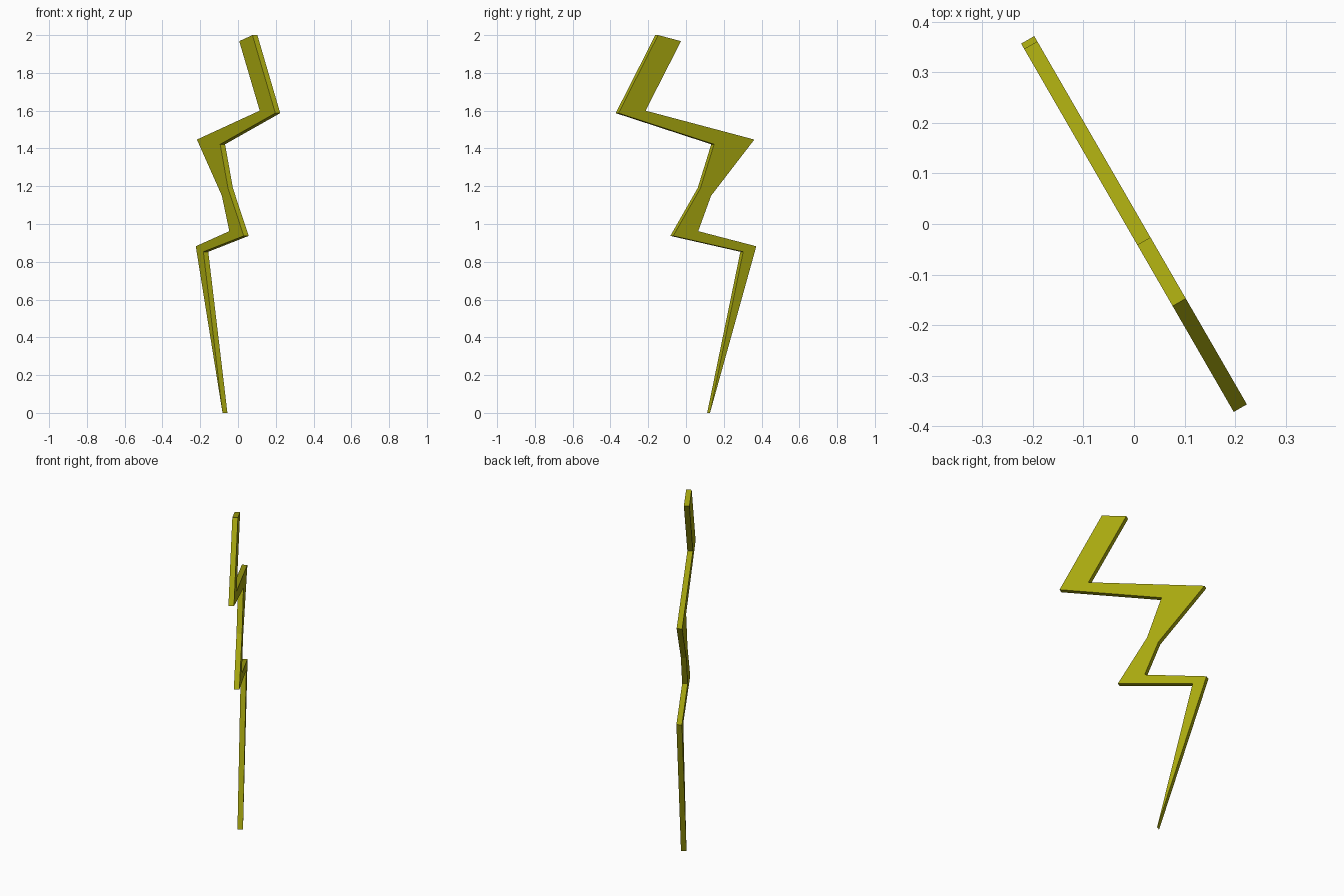
import bpy, bmesh
from mathutils import Matrix, Vector

if "Cube" in bpy.data.objects:
    bpy.data.objects.remove(bpy.data.objects["Cube"])

# Bolt outline: (distance along the plate, height)
outline = [(-0.179, 2.0), (-0.421, 1.587), (0.163, 1.422), (0.08, 1.19),
           (-0.087, 0.937), (0.341, 0.853), (0.138, 0.0), (0.421, 0.882),
           (0.066, 0.962), (0.145, 1.15), (0.409, 1.447), (-0.256, 1.6),
           (-0.039, 1.968)]
thickness = 0.03

# Plate turned 120 degrees about the vertical
along = Vector((-0.5, 0.866, 0))
normal = Vector((0.866, 0.5, 0))

# Extrude the outline into a flat plate
bm = bmesh.new()
verts = [bm.verts.new(along * s + Vector((0, 0, z)) - normal * thickness / 2)
         for s, z in outline]
face = bm.faces.new(verts)
result = bmesh.ops.extrude_face_region(bm, geom=[face], use_keep_orig=True)
bmesh.ops.translate(bm, vec=normal * thickness,
                    verts=[g for g in result["geom"] if isinstance(g, bmesh.types.BMVert)])
bmesh.ops.recalc_face_normals(bm, faces=bm.faces)
mesh = bpy.data.meshes.new("lightning_bolt")
bm.to_mesh(mesh)
bm.free()

bolt = bpy.data.objects.new("lightning_bolt", mesh)
bpy.context.collection.objects.link(bolt)

# Olive yellow
mat = bpy.data.materials.new("olive_yellow")
mat.diffuse_color = (0.40, 0.40, 0.005, 1)
mat.use_nodes = True
mat.node_tree.nodes["Principled BSDF"].inputs["Base Color"].default_value = mat.diffuse_color
mesh.materials.append(mat)
